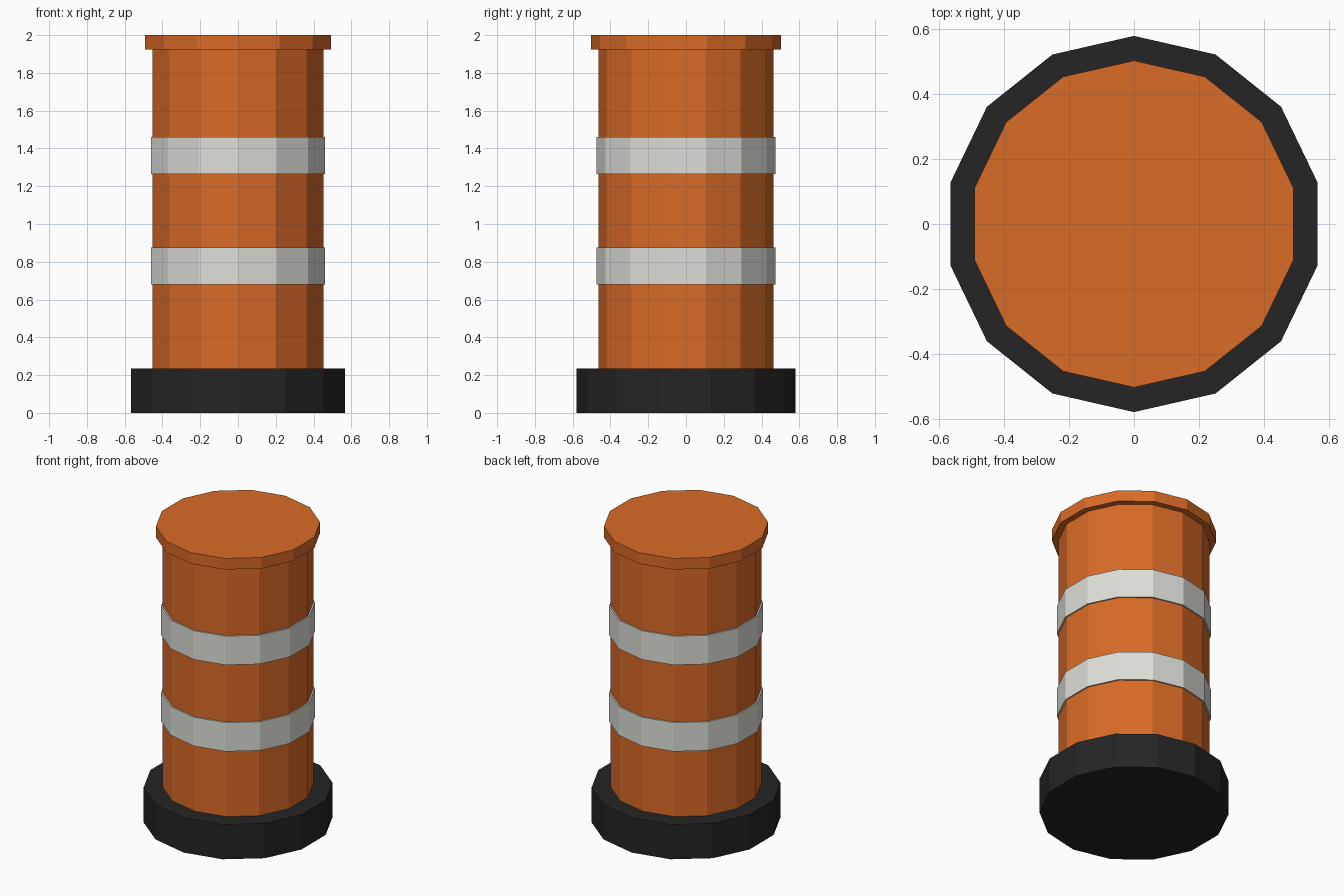
import bpy

SIDES = 14

cube = bpy.data.objects.get("Cube")
if cube:
    bpy.data.objects.remove(cube, do_unlink=True)


def make_material(name, rgb):
    mat = bpy.data.materials.new(name)
    mat.use_nodes = True
    color = (*rgb, 1.0)
    mat.diffuse_color = color
    mat.node_tree.nodes["Principled BSDF"].inputs["Base Color"].default_value = color
    return mat


orange = make_material("safety orange", (0.70, 0.145, 0.02))
white = make_material("reflective white", (0.73, 0.73, 0.69))
black = make_material("black rubber", (0.018, 0.018, 0.018))


def drum(name, radius, bottom, top, mat):
    """Flat-sided cylinder standing between two heights, a corner facing +y."""
    bpy.ops.mesh.primitive_cylinder_add(
        vertices=SIDES, radius=radius, depth=top - bottom,
        location=(0, 0, (bottom + top) / 2))
    obj = bpy.context.object
    obj.name = name
    obj.data.materials.append(mat)
    return obj


# Weighted foot, barrel and lid
drum("rubber_base", 0.58, 0.0, 0.235, black)
drum("barrel_body", 0.463, 0.235, 1.925, orange)
drum("top_lid", 0.504, 1.925, 2.0, orange)

# Reflective bands wrapped around the barrel
for label, bottom in (("lower", 0.68), ("upper", 1.265)):
    drum(label + "_reflective_band", 0.473, bottom, bottom + 0.195, white)
